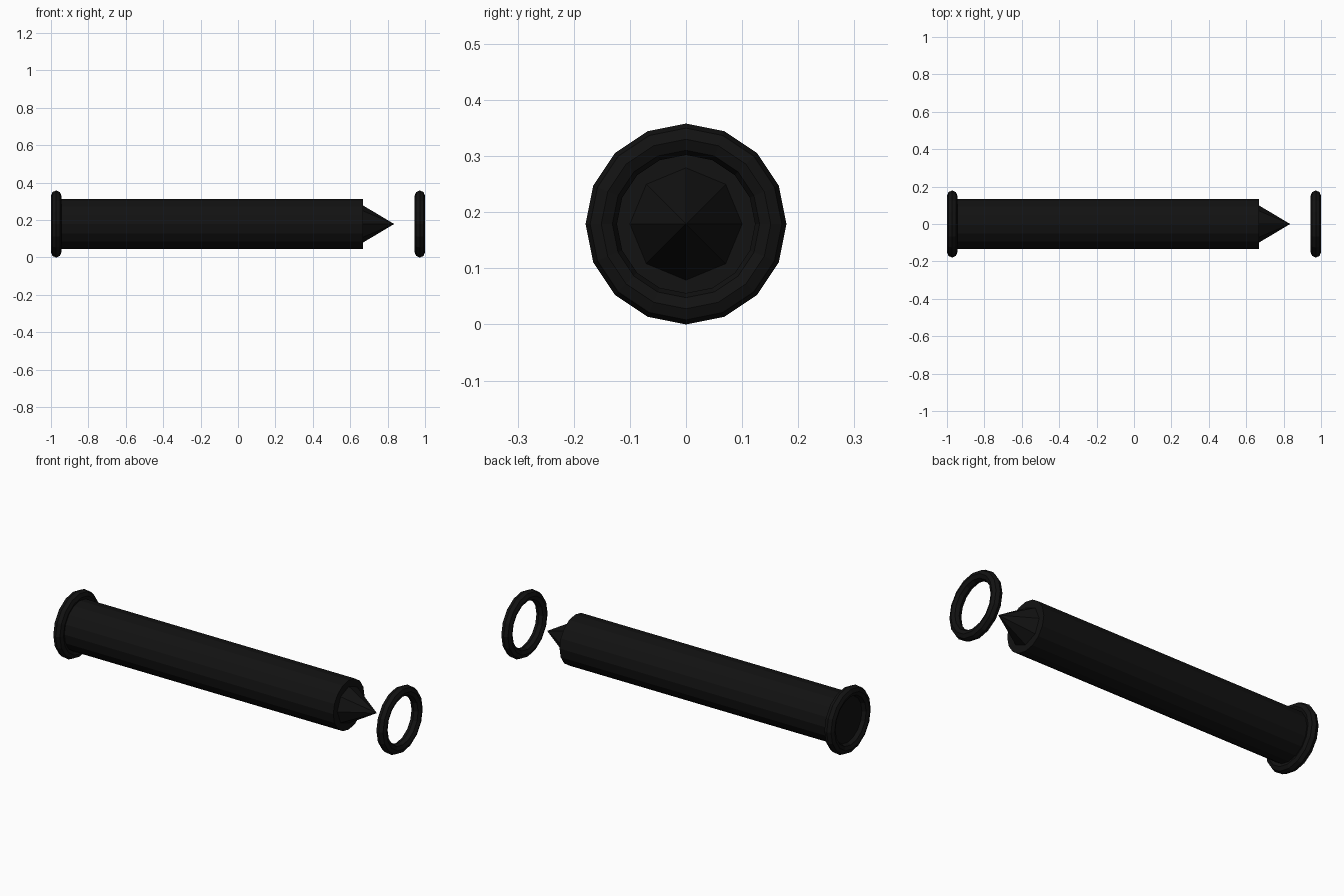
import bpy
from math import pi

if "Cube" in bpy.data.objects:
    bpy.data.objects.remove(bpy.data.objects["Cube"])

CENTRE_Z = 0.179
ACROSS = (0, pi / 2, 0)   # turns the z axis of a primitive onto +x

black = bpy.data.materials.new("black")
black.diffuse_color = (0.006, 0.006, 0.006, 1)
black.use_nodes = True
black.node_tree.nodes["Principled BSDF"].inputs["Base Color"].default_value = black.diffuse_color


def finish(name):
    ob = bpy.context.object
    ob.name = name
    ob.data.materials.append(black)
    bpy.ops.object.shade_flat()


def ring(name, x):
    bpy.ops.mesh.primitive_torus_add(
        major_segments=16, minor_segments=8, major_radius=0.151,
        minor_radius=0.028, location=(x, 0, CENTRE_Z), rotation=ACROSS)
    finish(name)


# Main tube, capped at both ends
x0, x1 = -0.972, 0.667
bpy.ops.mesh.primitive_cylinder_add(
    vertices=16, radius=0.134, depth=x1 - x0,
    location=((x0 + x1) / 2, 0, CENTRE_Z), rotation=ACROSS)
finish("body")

# Eight-sided pointed tip
tip0, tip1 = 0.667, 0.835
bpy.ops.mesh.primitive_cone_add(
    vertices=8, radius1=0.1, radius2=0, depth=tip1 - tip0,
    location=((tip0 + tip1) / 2, 0, CENTRE_Z), rotation=ACROSS)
finish("tip")

# Collar at the rear and the loose ring ahead of the tip
ring("rear_collar", -0.972)
ring("front_ring", 0.972)
